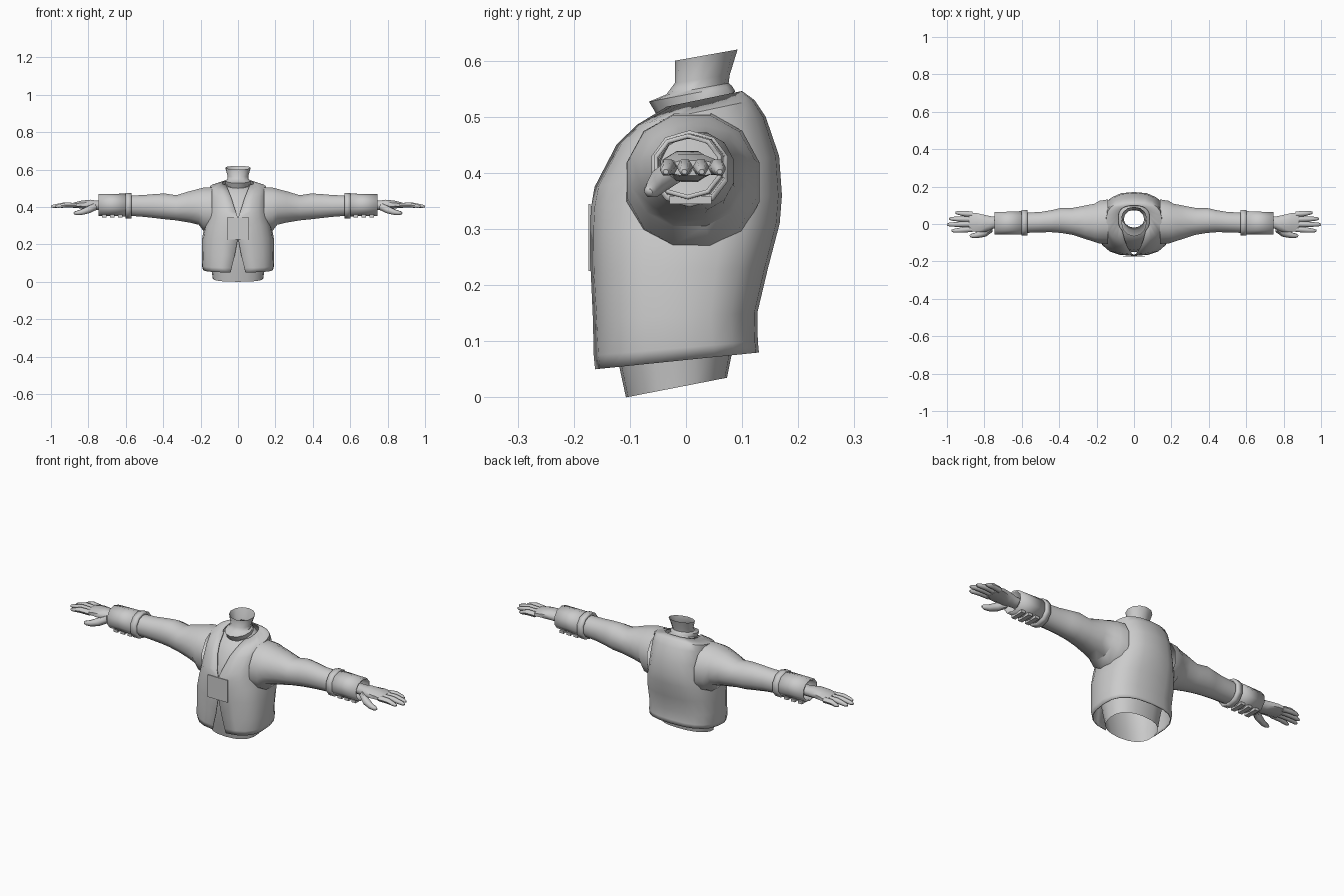
import bpy, bmesh
from math import sin, cos, pi, asin, radians
from mathutils import Vector

if "Cube" in bpy.data.objects:
    bpy.data.objects.remove(bpy.data.objects["Cube"])


def spow(v, p):
    return abs(v) ** p * (1 if v >= 0 else -1)


def make(name, rings, closed=True, mirror=True, thick=0, caps=(), angle=40):
    """Skin a list of equal-length point rings into one mesh object."""
    bm = bmesh.new()
    vs = [[bm.verts.new(p) for p in r] for r in rings]
    n = len(vs[0])
    for a, b in zip(vs, vs[1:]):
        for i in range(n if closed else n - 1):
            j = (i + 1) % n
            bm.faces.new((a[i], a[j], b[j], b[i]))
    for c in caps:
        bm.faces.new(vs[c])
    bmesh.ops.remove_doubles(bm, verts=bm.verts, dist=1e-5)
    bmesh.ops.recalc_face_normals(bm, faces=bm.faces)
    me = bpy.data.meshes.new(name)
    bm.to_mesh(me)
    bm.free()
    ob = bpy.data.objects.new(name, me)
    bpy.context.collection.objects.link(ob)
    if mirror:
        m = ob.modifiers.new("mirror", 'MIRROR')
        m.use_clip = True
        m.merge_threshold = 0.0005
    if thick:
        s = ob.modifiers.new("thickness", 'SOLIDIFY')
        s.thickness = thick
        s.offset = -1
    bpy.ops.object.select_all(action='DESELECT')
    bpy.context.view_layer.objects.active = ob
    ob.select_set(True)
    bpy.ops.object.shade_smooth_by_angle(angle=radians(angle))
    return ob


def half_ring(zf, zb, yf, yb, hx, xf=0, p=0.75, n=11):
    """Half body section from the front edge (x = xf) round to the back centre."""
    t0 = asin((xf / hx) ** (1 / p)) if xf > 0 else 0
    out = []
    for i in range(n):
        t = t0 + (pi - t0) * i / (n - 1)
        x = hx * spow(sin(t), p) if i < n - 1 else 0
        y = (yf + yb) / 2 - (yb - yf) / 2 * spow(cos(t), p)
        out.append((x, y, zf + (zb - zf) * (y - yf) / (yb - yf)))
    return out


def limb_ring(x, y0, y1, z0, z1, n=10, p=0.95):
    """Limb section in the YZ plane at a given x."""
    return [(x, (y0 + y1) / 2 + (y1 - y0) / 2 * spow(cos(2 * pi * (i + .5) / n), p),
             (z0 + z1) / 2 + (z1 - z0) / 2 * spow(sin(2 * pi * (i + .5) / n), p)) for i in range(n)]


def box(name, c, s, mirror=False):
    rings = [[(c[0] + a * s[0] / 2, c[1] + b * s[1] / 2, c[2] + d * s[2] / 2)
              for a, b in ((-1, -1), (1, -1), (1, 1), (-1, 1))] for d in (-1, 1)]
    return make(name, rings, mirror=mirror, caps=(0, 1), angle=30)


def tube(name, pts, radii, n=6):
    """Tapered finger along a path."""
    pts = [Vector(p) for p in pts]
    d = (pts[-1] - pts[0]).normalized()
    u = d.cross(Vector((0, 0, 1))).normalized()
    w = u.cross(d)
    rings = [[p + r * (u * cos(2 * pi * i / n) + w * sin(2 * pi * i / n)) for i in range(n)]
             for p, r in zip(pts, radii)]
    return make(name, rings, caps=(0, len(pts) - 1), angle=60)


# Vest with open V front, splayed hem and sloping shoulders
make("vest", [half_ring(*r) for r in (
    (.05, .08, -.163, .13, .188, .04),
    (.075, .10, -.165, .128, .194, .034),
    (.14, .15, -.166, .127, .192, .018),
    (.23, .23, -.17, .146, .192, .001),
    (.30, .31, -.171, .167, .178, 0),
    (.34, .36, -.169, .171, .166, 0),
    (.375, .43, -.163, .166, .158, .012),
    (.45, .50, -.125, .142, .152, .036),
    (.485, .53, -.09, .122, .149, .05),
    (.515, .546, -.05, .10, .085, .064))],
    closed=False, thick=.005)

# Shirt beneath, open at the waist
make("shirt", [half_ring(*r, p=.85) for r in (
    (0, .035, -.107, .073, .135),
    (.06, .08, -.12, .082, .142),
    (.15, .16, -.138, .10, .155),
    (.30, .31, -.15, .14, .15),
    (.38, .40, -.138, .14, .135),
    (.45, .48, -.10, .12, .12),
    (.49, .525, -.07, .095, .085),
    (.50, .545, -.05, .085, .06))], closed=False)

# Neck, open at the top, with a flared collar at its base
make("neck", [half_ring(*r, p=1, n=7) for r in (
    (.50, .545, -.05, .088, .066),
    (.527, .555, -.066, .082, .068),
    (.54, .56, -.035, .076, .056),
    (.56, .575, -.02, .078, .056),
    (.60, .62, -.02, .092, .068))], closed=False)

# Flat panel on the chest
box("chest_panel", (0, -.172, .285), (.12, .004, .12))

# Sleeves
make("sleeve", [limb_ring(*r, n=12) for r in (
    (.14, -.11, .135, .257, .51),
    (.185, -.108, .128, .268, .507),
    (.21, -.10, .112, .302, .50),
    (.26, -.083, .102, .314, .487),
    (.33, -.06, .088, .326, .465),
    (.39, -.05, .088, .332, .474),
    (.44, -.046, .076, .338, .472),
    (.50, -.046, .066, .345, .466),
    (.59, -.05, .062, .352, .462))])

# Forearm guards: raised cuff and open sleeve
make("guard_cuff", [limb_ring(x, -.065, .078, .339, .476) for x in (.57, .602)], thick=.014)
make("forearm_guard", [limb_ring(.595, -.06, .072, .35, .471),
                       limb_ring(.745, -.06, .066, .353, .47)], thick=.008)
for i, x in enumerate((.63, .672, .714)):
    box(f"guard_strap_{i}", (x, .008, .352), (.024, .075, .014), True)

# Hands: wrist and palm
make("hand", [limb_ring(*r, n=8) for r in (
    (.69, -.022, .04, .383, .435),
    (.755, -.028, .042, .382, .436),
    (.79, -.045, .05, .384, .441),
    (.84, -.046, .062, .391, .435),
    (.883, -.042, .066, .394, .423))], caps=(0, 4), angle=60)

# Fingers and thumb
for name, y0, y1, tip in (("index_finger", -.028, -.036, .975), ("middle_finger", -.001, -.003, 1.0),
                          ("ring_finger", .025, .028, .988), ("little_finger", .052, .06, .955)):
    a, m = .865, .865 + (tip - .865) * .5
    tube(name, [(a, y0, .409), (m, (y0 + y1) / 2, .411), (tip - .012, y1, .404), (tip, y1, .402)],
         (.0145, .0145, .010, .005))
tube("thumb", [(.765, -.022, .403), (.80, -.048, .385), (.84, -.06, .371), (.866, -.064, .367), (.876, -.065, .366)],
     (.022, .021, .016, .012, .006))
